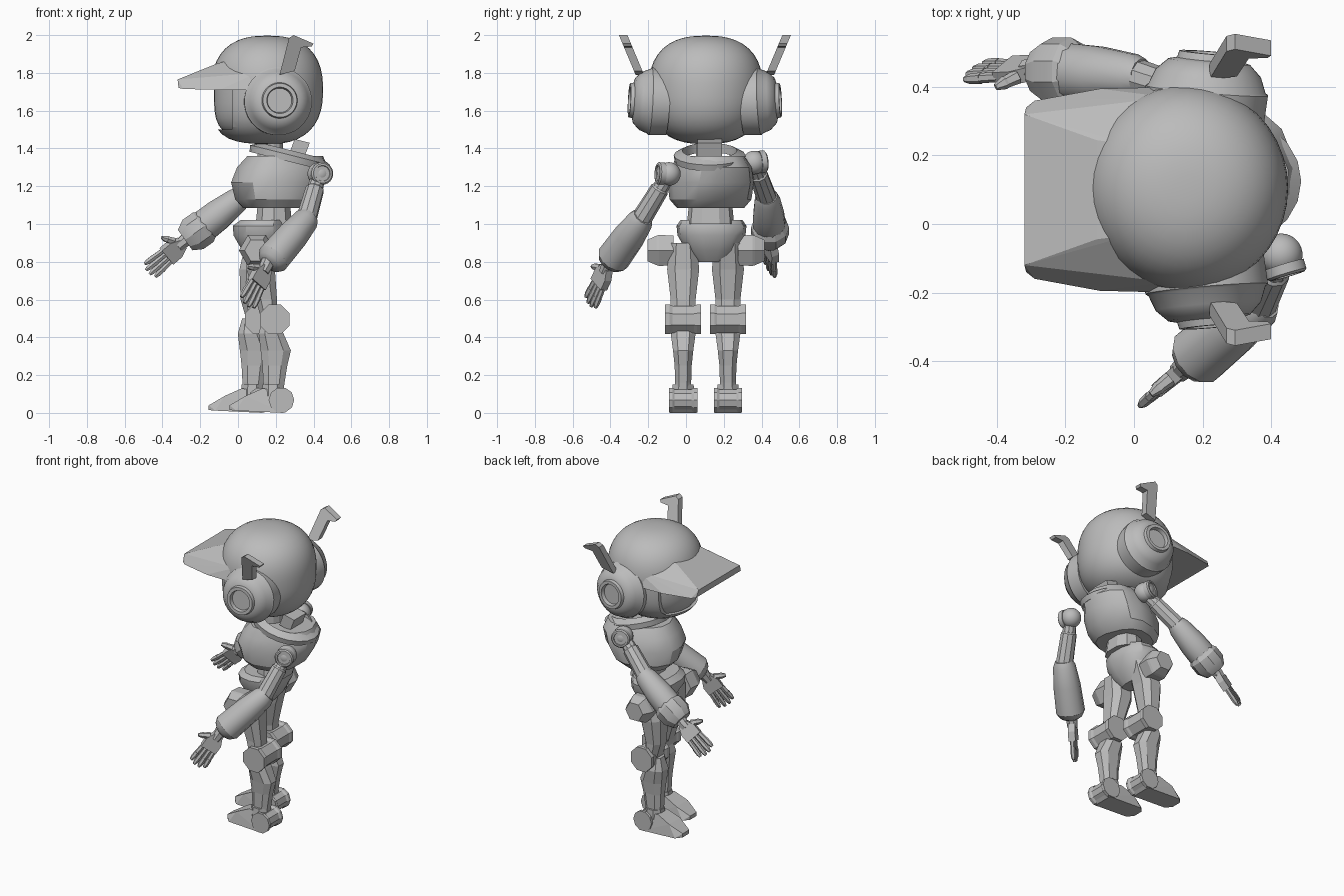
import bpy, bmesh
from math import cos, sin, pi, copysign, radians, hypot
from mathutils import Vector, Matrix

cube = bpy.data.objects.get("Cube")
if cube:
    bpy.data.objects.remove(cube, do_unlink=True)

grey = bpy.data.materials.new("plain grey")
grey.use_nodes = True
COLOR = (0.5, 0.5, 0.5, 1)
grey.diffuse_color = COLOR
grey.node_tree.nodes["Principled BSDF"].inputs["Base Color"].default_value = COLOR
MID = 0.1  # y of the head's mirror plane


def finish(name, bm, smooth=None):
    bmesh.ops.recalc_face_normals(bm, faces=bm.faces)
    mesh = bpy.data.meshes.new(name)
    bm.to_mesh(mesh)
    bm.free()
    mesh.materials.append(grey)
    ob = bpy.data.objects.new(name, mesh)
    bpy.context.collection.objects.link(ob)
    if smooth:
        bpy.ops.object.select_all(action='DESELECT')
        ob.select_set(True)
        bpy.context.view_layer.objects.active = ob
        bpy.ops.object.shade_smooth_by_angle(angle=radians(smooth))
    return ob


def skin(name, rings, smooth=None):
    bm = bmesh.new()
    rows = [[bm.verts.new(p) for p in ring] for ring in rings]
    n = len(rows[0])
    for a, b in zip(rows, rows[1:]):
        for i in range(n):
            j = (i + 1) % n
            bm.faces.new((a[i], a[j], b[j], b[i]))
    bm.faces.new(rows[0][::-1])
    bm.faces.new(rows[-1])
    return finish(name, bm, smooth)


def tube(name, a, b, profile, n=12, smooth=None):
    """Turned part from a to b; profile lists (fraction along, radius)."""
    a, b = Vector(a), Vector(b)
    d = (b - a).normalized()
    u = Vector((1, 0, 0)) if abs(d.z) > 0.99 else Vector((0, 0, 1))
    u = (u - d * u.dot(d)).normalized()
    v = d.cross(u)
    turn = [2 * pi * (i + 0.5) / n for i in range(n)]
    return skin(name, [[a.lerp(b, t) + (u * cos(k) + v * sin(k)) * r for k in turn]
                       for t, r in profile], smooth)


def stack(name, rings, n=12, power=2, yaw=0, smooth=None):
    """Upright part; rings list (x, y, z, half depth, half width)."""
    def bend(c):
        return copysign(abs(c) ** (2 / power), c)
    out = []
    for x, y, z, rx, ry in rings:
        ring = []
        for i in range(n):
            k = 2 * pi * (i + 0.5) / n
            p = Matrix.Rotation(yaw, 3, 'Z') @ Vector((bend(cos(k)) * rx, bend(sin(k)) * ry, 0))
            ring.append(p + Vector((x, y, z)))
        out.append(ring)
    return skin(name, out, smooth)


def hull(name, points):
    bm = bmesh.new()
    for p in points:
        bm.verts.new(p)
    bmesh.ops.convex_hull(bm, input=bm.verts)
    return finish(name, bm)


def ball(name, centre, radius, power=2, chin=0):
    """Ball, round from above; power squares its side outline, chin its lower front."""
    bm = bmesh.new()
    bmesh.ops.create_uvsphere(bm, u_segments=40, v_segments=24, radius=1)
    for v in bm.verts:
        p = power + chin * max(0, -v.co.x) * (v.co.z < 0)
        v.co /= (hypot(v.co.x, v.co.y) ** p + abs(v.co.z) ** p) ** (1 / p)
        v.co = Vector(centre) + Vector([c * r for c, r in zip(v.co, radius)])
    return finish(name, bm, 40)


# Helmet with a face opening, and the face inside it
HEAD = (0.155, 0.105, 1.71)
helmet = ball("helmet", HEAD, (0.295, 0.302, 0.287), 2.5, 1.3)
face = ball("face", HEAD, (0.282, 0.28, 0.27), 2.5, 1.3)
cutter = hull("face_cutter", [(x, MID + s * y, z) for x in (-0.4, -0.03) for s in (-1, 1)
                              for y, z in ((0.25, 1.78), (0.25, 1.56), (0.17, 1.5))])
cutter.hide_render = True
cutter.hide_viewport = True
opening = helmet.modifiers.new("opening", 'BOOLEAN')
opening.operation = 'DIFFERENCE'
opening.object = cutter

# Brim
hull("brim", [(x, MID + s * y, z) for s in (-1, 1) for x, y, z in (
    (-0.32, 0.22, 1.765), (-0.315, 0.24, 1.72), (-0.29, 0.26, 1.715), (-0.11, 0.145, 1.85),
    (-0.1, 0.295, 1.71), (0.0, 0.13, 1.88), (0.1, 0.3, 1.71), (0.1, 0.27, 1.8))])

# Ear domes, ear rings and antennae
for s, label in ((-1, "right"), (1, "left")):
    def at(x, y, z):
        return (x, MID + s * y, z)
    tube(label + "_ear", at(0.205, 0.2, 1.645), at(0.222, 0.4, 1.655),
         [(0, 0.175), (0.45, 0.18), (0.48, 0.172), (0.7, 0.155), (0.87, 0.12), (0.9, 0.095),
          (1, 0.09), (1, 0.07), (0.88, 0.065)], 32, 35)
    hook = ((0.22, 1.79), (0.27, 1.985), (0.295, 2.0), (0.4, 1.955), (0.39, 1.94),
            (0.335, 1.935), (0.3, 1.81))
    skin(label + "_antenna", [[at(x, 0.322 + (z - 1.79) * 0.42 + o, z) for x, z in hook]
                              for o in (0, 0.045)])

# Neck, collar and torso
tube("neck", (0.17, 0.12, 1.3), (0.17, 0.12, 1.47), [(0, 0.07), (1, 0.07)], 12)
hull("neck_block", [(x, y, z) for y in (0.06, 0.19) for x, z in (
    (0.3, 1.45), (0.38, 1.43), (0.35, 1.35), (0.27, 1.37))])
bm = bmesh.new()
lean = Matrix.Translation((0.275, 0.125, 1.36)) @ Matrix.Rotation(radians(14), 4, 'Y')
rim = [(0.14, -0.02), (0.185, -0.03), (0.19, 0.005), (0.145, 0.03)]
N = 20
grid = [[bm.verts.new(lean @ Vector((1.15 * r * cos(2 * pi * i / N), r * sin(2 * pi * i / N), h)))
         for r, h in rim] for i in range(N)]
for i in range(N):
    for j in range(4):
        k, m = (i + 1) % N, (j + 1) % 4
        bm.faces.new((grid[i][j], grid[k][j], grid[k][m], grid[i][m]))
finish("collar", bm, 30)
stack("torso", [(0.185, 0.13, 1.085, 0.15, 0.175), (0.195, 0.13, 1.13, 0.205, 0.208),
                (0.21, 0.13, 1.22, 0.245, 0.213), (0.235, 0.135, 1.3, 0.24, 0.195),
                (0.25, 0.13, 1.36, 0.2, 0.165)], 14, 2.5, radians(22), 30)
stack("waist", [(0.19, 0.13, 1.0, 0.1, 0.125), (0.19, 0.13, 1.1, 0.09, 0.115)], 10, 2.4)
stack("pelvis", [(0.12, 0.135, 0.8, 0.05, 0.08), (0.12, 0.135, 0.86, 0.1, 0.135),
                 (0.115, 0.135, 0.94, 0.142, 0.18), (0.115, 0.135, 0.99, 0.145, 0.185),
                 (0.13, 0.135, 1.02, 0.12, 0.165)], 14, 2.4, 0, 30)


# Hand: palm, two-part fingers and a thumb
def hand(label, wrist, tip, across):
    w, t = Vector(wrist), Vector(tip)
    d = (t - w).normalized()
    c = Vector(across)
    c = (c - d * c.dot(d)).normalized()
    thin = d.cross(c)
    tube(label + "_wrist", w - d * 0.05, w + d * 0.03, [(0, 0.04), (1, 0.032)], 8)
    skin(label + "_palm", [[w + d * a + c * x * r + thin * y * 0.022 for x, y in
                            ((-1, -1), (1, -1), (1, 1), (-1, 1))]
                           for a, r in ((0.0, 0.03), (0.05, 0.053), (0.11, 0.053))])
    for i, size in enumerate((0.12, 0.135, 0.135, 0.12)):
        o = (i - 1.5) / 1.5
        base = w + d * 0.105 + c * o * 0.04
        way = d + c * o * 0.08
        mid = base + way * size * 0.5
        tube(f"{label}_finger_{i}", base, mid, [(0, 0.015), (1, 0.015)], 6)
        tube(f"{label}_fingertip_{i}", mid, mid + way * size * 0.5,
             [(0, 0.017), (0.7, 0.015), (1, 0.009)], 6)
    root = w + d * 0.03 - c * 0.04
    tube(label + "_thumb", root, root + d * 0.035 - c * 0.065,
         [(0, 0.022), (0.5, 0.018), (0.6, 0.02), (1, 0.01)], 6)


# Arms
def arm(label, shoulder, out, elbow, wrist, tip, across, forearm):
    s, e, w = Vector(shoulder), Vector(elbow), Vector(wrist)
    ball(label + "_shoulder", s, (0.062,) * 3)
    o = Vector(out).normalized()
    tube(label + "_shoulder_ring", s + o * 0.03, s + o * 0.065,
         [(0, 0.06), (0.8, 0.06), (1, 0.052), (1, 0.042), (0.8, 0.04)], 20, 30)
    tube(label + "_upper_arm", s, e, [(0, 0.035), (0.3, 0.043), (0.33, 0.05), (1, 0.055)], 10, 30)
    tube(label + "_forearm", e + (e - w) * 0.08, w, forearm, 12, 30)
    hand(label, w, tip, across)


arm("right", (0.43, -0.09, 1.265), (0.3, -1, 0.05), (0.36, -0.24, 1.02), (0.145, -0.42, 0.77),
    (0.045, -0.51, 0.575), (0.65, 0.5, -0.55), [(0, 0.055), (0.08, 0.07), (0.4, 0.085),
                                               (0.82, 0.09), (0.9, 0.07), (0.94, 0.04)])
arm("left", (0.22, 0.36, 1.325), (-0.3, 1, 0.1), (0.0, 0.43, 1.13), (-0.295, 0.45, 0.9),
    (-0.495, 0.445, 0.73), (0.6, 0.45, -0.6), [(0, 0.055), (0.08, 0.068), (0.4, 0.084),
                                              (0.7, 0.088), (0.8, 0.075), (0.85, 0.05)])
tube("left_cuff", (-0.16, 0.445, 1.0), (-0.28, 0.445, 0.915),
     [(0, 0.08), (0.2, 0.1), (0.65, 0.1), (1, 0.07)], 10, 30)


# Legs: hip pod, thigh, knee roll, shin, ankle roll, foot
def leg(label, y, dx, hip, side, knee):
    tube(label + "_hip", (0.1, hip - side * 0.08, 0.86), (0.1, hip + side * 0.06, 0.86),
         [(0, 0.09), (0.55, 0.095), (0.65, 0.09), (1, 0.065)], 6)
    stack(label + "_thigh", [(knee - 0.03, y, 0.5, 0.045, 0.07), (knee - 0.045, y, 0.6, 0.06, 0.07),
                             (0.12 + dx / 3, y, 0.76, 0.08, 0.09), (0.12, y, 0.9, 0.085, 0.075)], 8, 2.6)
    tube(label + "_knee", (knee, y - 0.095, 0.495), (knee, y + 0.095, 0.495),
         [(0, 0.085), (0.12, 0.085), (0.2, 0.078), (0.8, 0.078), (0.88, 0.085), (1, 0.085)], 8)
    stack(label + "_shin", [(0.19 + dx, y, 0.08, 0.05, 0.045), (0.19 + dx, y, 0.16, 0.06, 0.045),
                            (0.195 + dx, y, 0.25, 0.07, 0.048), (0.2 + dx, y, 0.33, 0.085, 0.057),
                            (0.175 + dx, y, 0.42, 0.07, 0.07), (0.165 + dx, y, 0.5, 0.035, 0.045)], 8, 2.6)
    tube(label + "_ankle", (0.23 + dx, y - 0.075, 0.068), (0.23 + dx, y + 0.075, 0.068),
         [(0, 0.068), (0.12, 0.068), (0.2, 0.06), (0.8, 0.06), (0.88, 0.068), (1, 0.068)], 10)
    hull(label + "_foot", [(x + dx, y + s * w, z) for s in (-1, 1) for x, w, z in (
        (-0.045, 0.035, 0.015), (-0.045, 0.035, 0.04), (-0.01, 0.07, 0.012), (0.04, 0.06, 0.09),
        (0.13, 0.05, 0.13), (0.24, 0.05, 0.11), (0.24, 0.07, 0.0), (0.26, 0.05, 0.02))])
    tube(label + "_ankle_band", (0.185 + dx, y, 0.09), (0.185 + dx, y, 0.15),
         [(0, 0.065), (1, 0.06)], 8)


leg("right", -0.015, 0, -0.145, -1, 0.195)
leg("left", 0.222, -0.11, 0.355, 1, 0.115)
